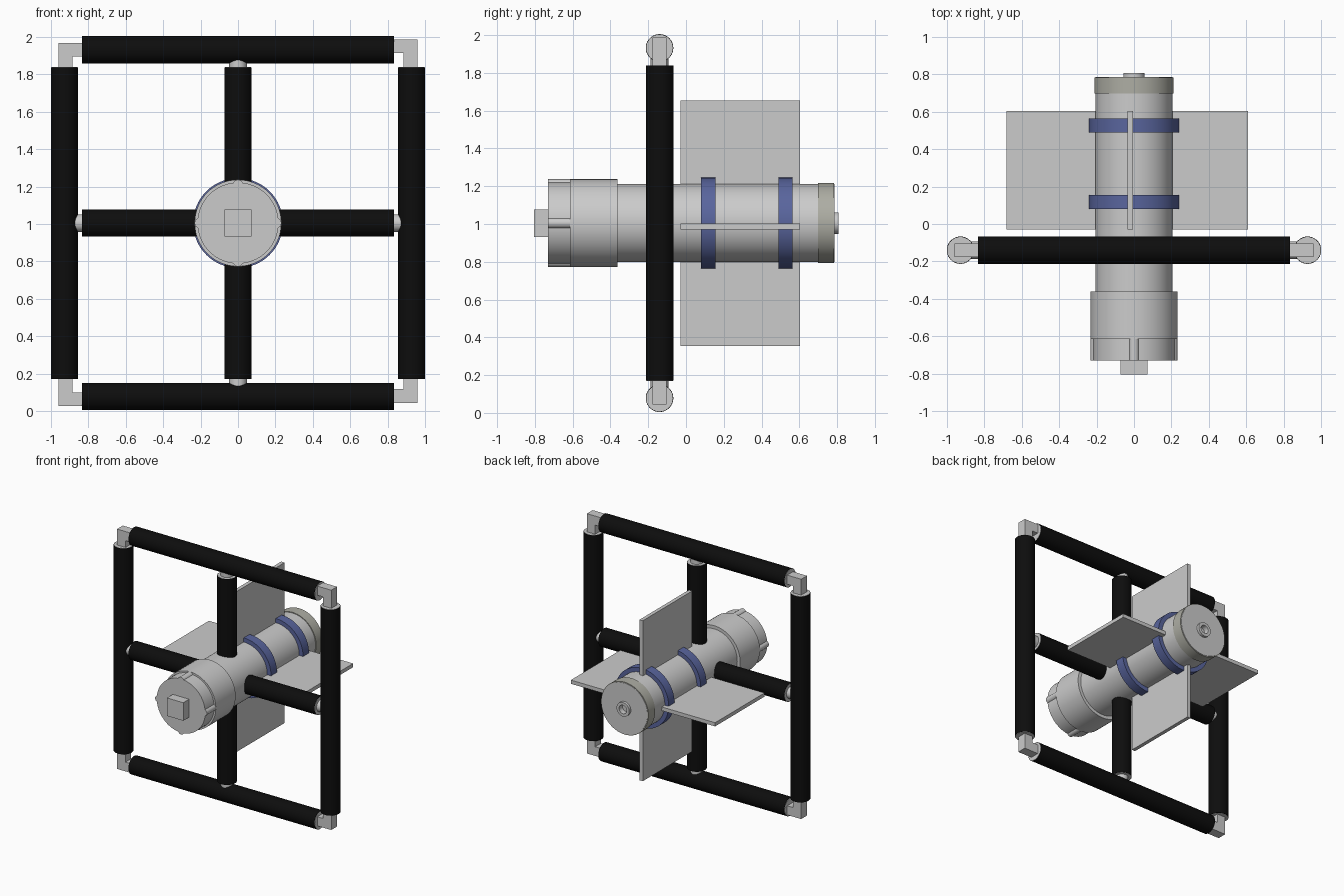
import bpy, bmesh
from math import pi, radians, sin, cos
from mathutils import Vector, Matrix

if "Cube" in bpy.data.objects:
    bpy.data.objects.remove(bpy.data.objects["Cube"])

ZC, YF = 1.005, -0.14      # body axis height, frame plane
R = 0.073                  # padded tube radius
S, T = 0.928, 0.927        # frame half width / half height


def material(name, rgb):
    m = bpy.data.materials.new(name)
    m.diffuse_color = (*rgb, 1)
    m.use_nodes = True
    m.node_tree.nodes["Principled BSDF"].inputs["Base Color"].default_value = m.diffuse_color
    return m


BLACK = material("black_foam", (0.004, 0.004, 0.004))
BLUE = material("blue_band", (0.10, 0.13, 0.34))
BEIGE = material("beige_cap", (0.42, 0.42, 0.37))


def finish(ob, name, mat=None, smooth=True):
    ob.name = name
    if mat:
        ob.data.materials.append(mat)
    if smooth:
        bpy.ops.object.select_all(action='DESELECT')
        ob.select_set(True)
        bpy.context.view_layer.objects.active = ob
        bpy.ops.object.shade_smooth_by_angle(angle=radians(30))
    return ob


def rod(name, a, b, r, mat=None, n=40):
    a, b = Vector(a), Vector(b)
    bpy.ops.mesh.primitive_cylinder_add(vertices=n, radius=r, depth=(b - a).length, location=(a + b) / 2)
    ob = bpy.context.object
    ob.rotation_euler = (b - a).to_track_quat('Z', 'Y').to_euler()
    return finish(ob, name, mat)


def box(name, lo, hi, mat=None):
    lo, hi = Vector(lo), Vector(hi)
    bpy.ops.mesh.primitive_cube_add(size=1, location=(lo + hi) / 2)
    ob = bpy.context.object
    ob.scale = hi - lo
    return finish(ob, name, mat, False)


def lathe(name, profile, mat=None, closed=False, n=64):
    """Spin (radius, y) points around the body axis."""
    bm = bmesh.new()
    vs = [bm.verts.new((r, y, 0)) for r, y in profile]
    es = [bm.edges.new(p) for p in zip(vs, vs[1:])]
    if closed:
        es.append(bm.edges.new((vs[-1], vs[0])))
    bmesh.ops.spin(bm, geom=vs + es, cent=(0, 0, 0), axis=(0, 1, 0), angle=2 * pi, steps=n)
    bmesh.ops.remove_doubles(bm, verts=bm.verts, dist=1e-4)
    bmesh.ops.recalc_face_normals(bm, faces=bm.faces)
    me = bpy.data.meshes.new(name)
    bm.to_mesh(me)
    bm.free()
    ob = bpy.data.objects.new(name, me)
    bpy.context.collection.objects.link(ob)
    ob.location.z = ZC
    return finish(ob, name, mat)


# Padded frame tubes: black sleeve over a grey core that shows at the ends
L = 0.833
for name, x in (("left_tube", -S), ("middle_upright", 0), ("right_tube", S)):
    rod(name, (x, YF, ZC - L), (x, YF, ZC + L), R, BLACK)
    rod(name + "_core", (x, YF, ZC - L - .002), (x, YF, ZC + L + .002), R - .003)
for name, z in (("bottom_tube", ZC - T), ("middle_crossbar", ZC), ("top_tube", ZC + T)):
    rod(name, (-L, YF, z), (L, YF, z), R, BLACK)
    rod(name + "_core", (-L - .002, YF, z), (L + .002, YF, z), R - .003)

# Square elbows at the corners
for sx in (-1, 1):
    for sz in (-1, 1):
        cx = sx * 0.923
        cz = (ZC + sz * T) + (0.018 if sx > 0 else 0) + (0 if sz > 0 else -0.015)
        h = 0.037
        inner = sx * (L - 0.03)
        end = ZC + sz * (L - 0.03)
        bm = bmesh.new()
        pts = [(cx + sx * h, cz + sz * h), (inner, cz + sz * h), (inner, cz - sz * h),
               (cx - sx * h, cz - sz * h), (cx - sx * h, end), (cx + sx * h, end)]
        f = bm.faces.new([bm.verts.new((x, YF - h, z)) for x, z in pts])
        ext = bmesh.ops.extrude_face_region(bm, geom=[f])
        bmesh.ops.translate(bm, vec=(0, 2 * h, 0),
                            verts=[v for v in ext["geom"] if isinstance(v, bmesh.types.BMVert)])
        bmesh.ops.recalc_face_normals(bm, faces=bm.faces)
        me = bpy.data.meshes.new("corner_elbow")
        bm.to_mesh(me)
        bm.free()
        bpy.context.collection.objects.link(bpy.data.objects.new("corner_elbow", me))

# Stubs joining the cross to the outer frame
for s in (-1, 1):
    rod("upright_stub", (0, YF, ZC + s * 0.8), (0, YF, ZC + s * 0.9), 0.047, n=32)
    rod("crossbar_stub", (s * 0.8, YF, ZC), (s * 0.9, YF, ZC), 0.047, n=32)

# Main body: ribbed nose, collar, barrel and hollow rear nozzle
lathe("body", [(0, -.73), (.217, -.73), (.217, -.615), (.232, -.615), (.232, -.362), (.206, -.362),
               (.206, .787), (.057, .787), (.057, .808), (.034, .808), (.034, .765), (0, .765)])
lathe("rear_cap", [(.2, .698), (.212, .698), (.212, .784), (.2, .784)], BEIGE, True)
for i in range(4):
    a = i * pi / 2
    x, z = 0.204 * cos(a), ZC + 0.204 * sin(a)
    rod("nose_rib", (x, -.73, z), (x, -.61, z), 0.028, n=24)
box("nose_block", (-.073, -.805, ZC - .073), (.073, -.72, ZC + .073))

# Blue clamp bands
for y in (.08, .49):
    lathe("clamp_band", [(.2, y), (.24, y), (.24, y + .075), (.2, y + .075)], BLUE, True)

# Four fins
box("top_fin", (-.035, -.03, 1.19), (-.005, .603, 1.655))
box("bottom_fin", (-.035, -.03, .355), (-.005, .603, .82))
box("left_fin", (-.683, -.03, .972), (-.19, .603, 1.002))
box("right_fin", (.19, -.03, .972), (.61, .603, 1.002))
